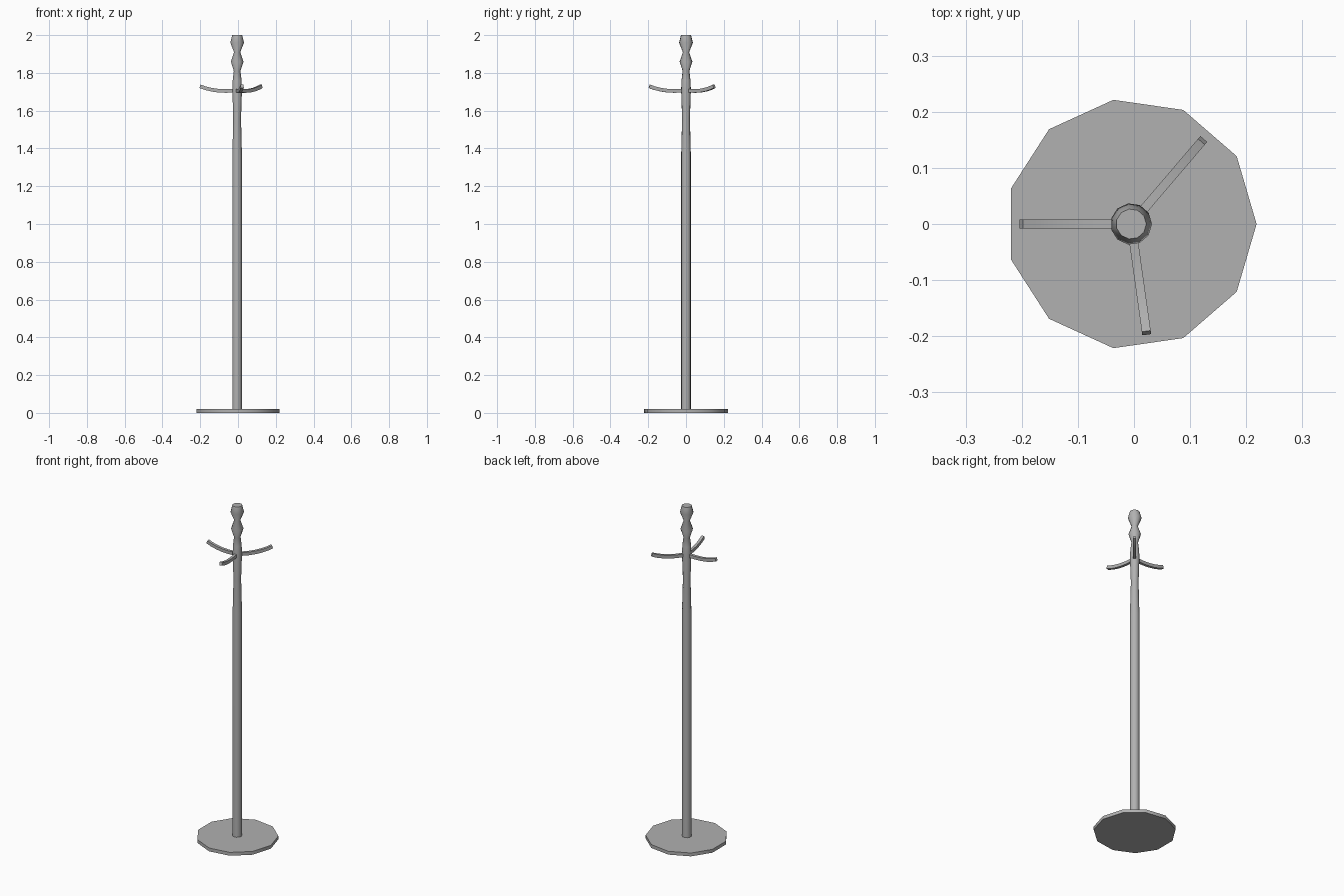
import bpy, bmesh, math
from mathutils import Vector

if "Cube" in bpy.data.objects:
    bpy.data.objects.remove(bpy.data.objects["Cube"])

CX, SIDES = -0.005, 11

# Dark grey finish
grey = bpy.data.materials.new("dark_grey")
grey.diffuse_color = (0.44, 0.44, 0.44, 1)
grey.use_nodes = True
grey.node_tree.nodes["Principled BSDF"].inputs["Base Color"].default_value = grey.diffuse_color


def finish(name, bm):
    bmesh.ops.recalc_face_normals(bm, faces=bm.faces)
    me = bpy.data.meshes.new(name)
    bm.to_mesh(me)
    bm.free()
    me.materials.append(grey)
    ob = bpy.data.objects.new(name, me)
    bpy.context.collection.objects.link(ob)
    bpy.ops.object.select_all(action='DESELECT')
    ob.select_set(True)
    bpy.context.view_layer.objects.active = ob
    bpy.ops.object.shade_smooth_by_angle(angle=math.radians(50))
    return ob


def loft(name, rings):
    bm = bmesh.new()
    loops = [[bm.verts.new(p) for p in ring] for ring in rings]
    n = len(loops[0])
    for a, b in zip(loops, loops[1:]):
        for i in range(n):
            j = (i + 1) % n
            bm.faces.new((a[i], a[j], b[j], b[i]))
    bm.faces.new(loops[0])
    bm.faces.new(loops[-1])
    return finish(name, bm)


def turned(name, profile):
    step = math.tau / SIDES
    return loft(name, [[(CX + r * math.cos(i * step), r * math.sin(i * step), z)
                        for i in range(SIDES)] for r, z in profile])


# Flat eleven-sided foot
turned("base", [(0.2235, 0), (0.2235, 0.02)])

# Pole with turned finial
turned("pole", [(0.026, 0.02), (0.026, 1.36), (0.021, 1.56), (0.026, 1.71),
                (0.024, 1.76), (0.018, 1.81), (0.034, 1.86), (0.017, 1.91),
                (0.037, 1.96), (0.027, 2.0)])

# Three upward-curving arms: (distance from axis, centre height)
path = [(0.01, 1.706), (0.06, 1.704), (0.1, 1.706), (0.135, 1.711),
        (0.168, 1.719), (0.196, 1.729)]
for k, deg in enumerate((180, 49.5, -82)):
    a = math.radians(deg)
    out = Vector((math.cos(a), math.sin(a), 0))
    side = Vector((-out.y, out.x, 0)) * 0.008
    rings = []
    for i, (d, z) in enumerate(path):
        d0, z0 = path[max(i - 1, 0)]
        d1, z1 = path[min(i + 1, len(path) - 1)]
        t = Vector((d1 - d0, z1 - z0)).normalized()
        up = (Vector((0, 0, 1)) * t.x - out * t.y) * 0.0095
        c = Vector((CX, 0, z)) + out * d
        rings.append([c + side + up, c - side + up, c - side - up, c + side - up])
    loft(f"arm_{k + 1}", rings)
